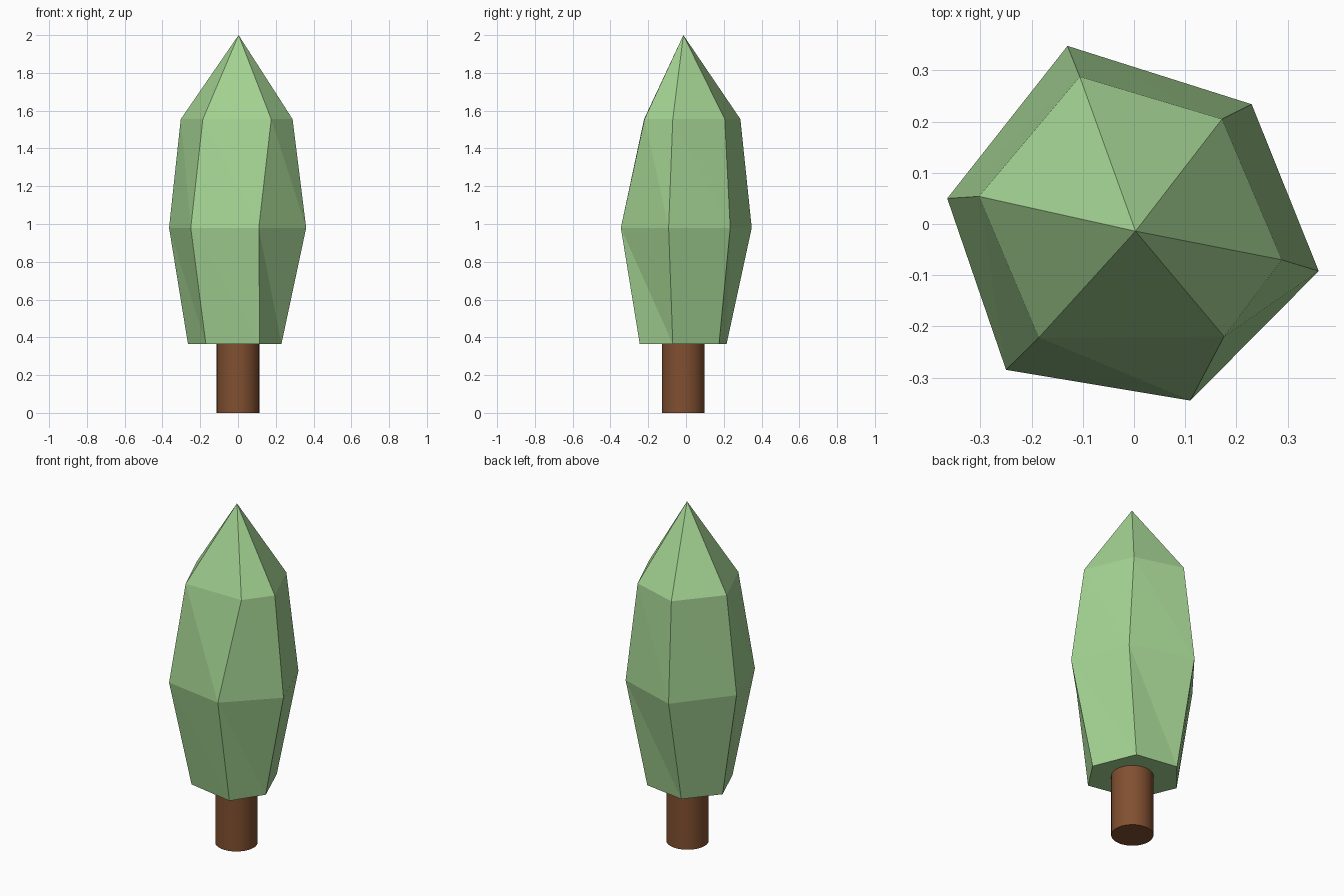
import bpy, bmesh, math

if "Cube" in bpy.data.objects:
    bpy.data.objects.remove(bpy.data.objects["Cube"])


def paint(obj, name, color):
    mat = bpy.data.materials.new(name)
    mat.diffuse_color = (*color, 1)
    mat.use_nodes = True
    mat.node_tree.nodes["Principled BSDF"].inputs["Base Color"].default_value = mat.diffuse_color
    obj.data.materials.append(mat)


# Trunk: smooth cylinder reaching the underside of the foliage
bpy.ops.mesh.primitive_cylinder_add(vertices=32, radius=0.113, depth=0.365,
                                    location=(0, -0.014, 0.1825))
trunk = bpy.context.object
trunk.name = "trunk"
bpy.ops.object.shade_smooth_by_angle(angle=math.radians(40))
paint(trunk, "bark", (0.22, 0.08, 0.03))

# Foliage: three irregular hexagon rings (height, outline) and a pointed tip
RINGS = [
    (0.365, [(-0.12, 0.215), (0.13, 0.175), (0.23, -0.07),
             (0.115, -0.245), (-0.17, -0.19), (-0.265, 0.038)]),
    (0.98, [(-0.13, 0.348), (0.23, 0.234), (0.361, -0.092),
            (0.11, -0.345), (-0.25, -0.285), (-0.365, 0.05)]),
    (1.555, [(-0.106, 0.288), (0.172, 0.205), (0.289, -0.07),
             (0.176, -0.22), (-0.186, -0.222), (-0.303, 0.054)]),
]
bm = bmesh.new()
rings = [[bm.verts.new((x, y, z)) for x, y in pts] for z, pts in RINGS]
tip = bm.verts.new((0.003, -0.014, 2.0))
bm.faces.new(rings[0])
for i in range(6):
    j = (i + 1) % 6
    for low, high in zip(rings, rings[1:]):
        bm.faces.new((low[i], low[j], high[j]))
        bm.faces.new((low[i], high[j], high[i]))
    bm.faces.new((rings[2][i], rings[2][j], tip))
bmesh.ops.recalc_face_normals(bm, faces=bm.faces)
mesh = bpy.data.meshes.new("foliage")
bm.to_mesh(mesh)
bm.free()
foliage = bpy.data.objects.new("foliage", mesh)
bpy.context.collection.objects.link(foliage)
paint(foliage, "leaves", (0.37, 0.65, 0.29))
